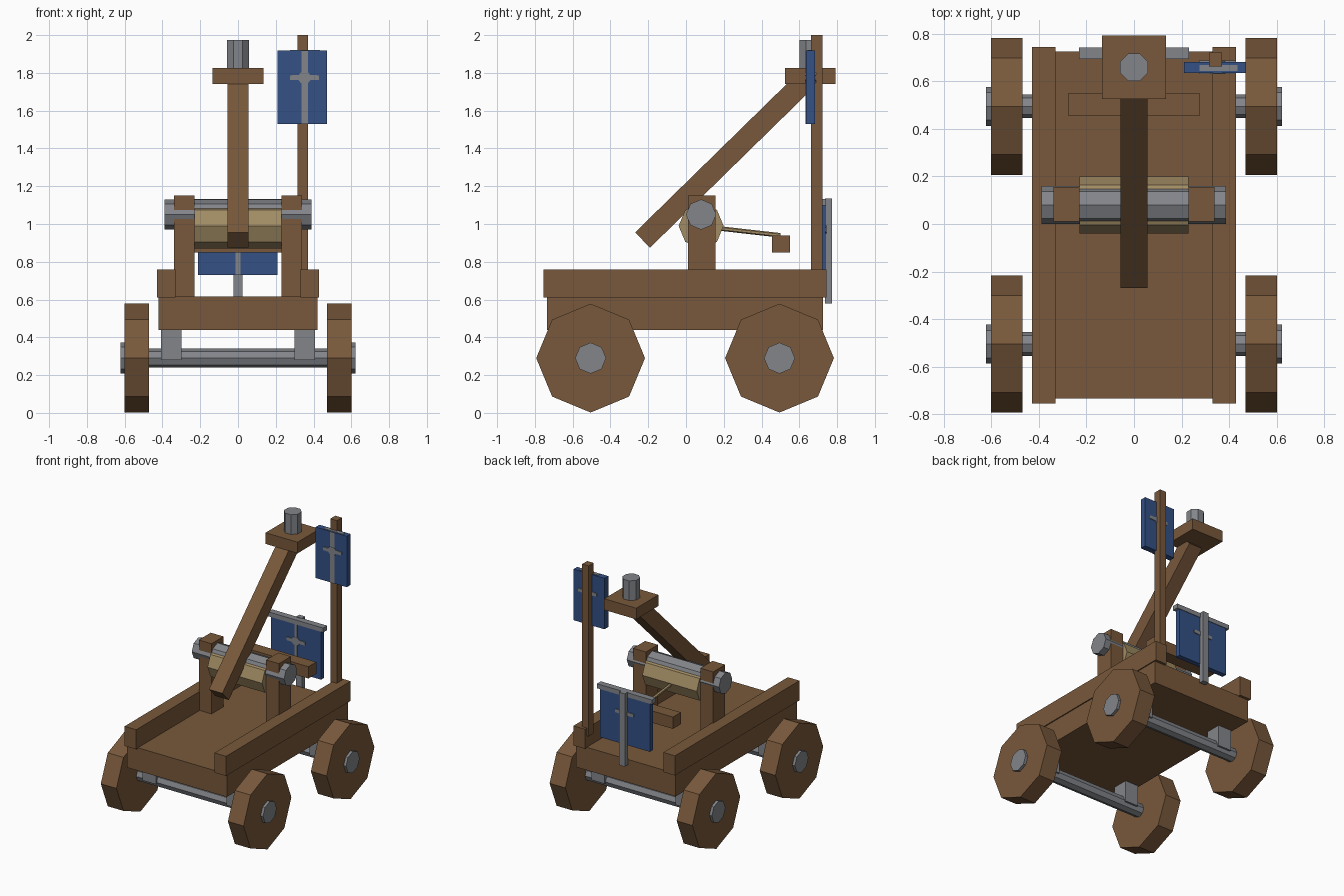
import bpy, math
from mathutils import Vector

if "Cube" in bpy.data.objects:
    bpy.data.objects.remove(bpy.data.objects["Cube"])


def material(name, rgb):
    m = bpy.data.materials.new(name)
    m.diffuse_color = (*rgb, 1)
    m.use_nodes = True
    m.node_tree.nodes["Principled BSDF"].inputs["Base Color"].default_value = m.diffuse_color
    return m


WOOD = material("wood brown", (0.19, 0.099, 0.044))
IRON = material("iron grey", (0.225, 0.235, 0.255))
CLOTH = material("banner blue", (0.034, 0.082, 0.235))
ROPE = material("rope tan", (0.36, 0.26, 0.125))


def box(name, x, y, z, mat):
    """Box from (min, max) ranges on each axis."""
    bpy.ops.mesh.primitive_cube_add(size=1)
    o = bpy.context.object
    o.name = name
    for v in o.data.vertices:
        for i, (lo, hi) in enumerate((x, y, z)):
            v.co[i] = lo if v.co[i] < 0 else hi
    o.data.materials.append(mat)
    return o


def rod(name, a, b, r, mat, sides=8, turn=0.0):
    """Flat-sided cylinder between two points, turned about its own axis."""
    a, b = Vector(a), Vector(b)
    bpy.ops.mesh.primitive_cylinder_add(vertices=sides, radius=r, depth=(b - a).length)
    o = bpy.context.object
    o.name = name
    for v in o.data.vertices:
        c, s = math.cos(turn), math.sin(turn)
        v.co.xy = (c * v.co.x - s * v.co.y, s * v.co.x + c * v.co.y)
    q = (b - a).to_track_quat('Z', 'Y')
    for v in o.data.vertices:
        v.co = q @ v.co + (a + b) / 2
    o.data.materials.append(mat)
    return o


def emblem(name, cx, cz, y, mat):
    """Ragged horizontal spindle, running through the cloth and showing on both sides."""
    half = [(-0.078, -0.012), (-0.03, -0.014), (-0.02, -0.028), (0.02, -0.028),
            (0.03, -0.014), (0.078, -0.012)]
    outline = half + [(-px, -pz) for px, pz in half]
    n = len(outline)
    verts = [(cx + px, yy, cz + pz) for yy in y for px, pz in outline]
    faces = [tuple(range(n)), tuple(range(2 * n - 1, n - 1, -1))]
    faces += [(i, i + n, (i + 1) % n + n, (i + 1) % n) for i in range(n)]
    me = bpy.data.meshes.new(name)
    me.from_pydata(verts, [], faces)
    me.materials.append(mat)
    o = bpy.data.objects.new(name, me)
    bpy.context.collection.objects.link(o)


# Cart bed and side rails
box("bed", (-0.42, 0.42), (-0.735, 0.725), (0.44, 0.615), WOOD)
for s, side in ((-1, "left"), (1, "right")):
    def span(a, b):
        return tuple(sorted((s * a, s * b)))

    box(side + "_rail", span(0.33, 0.428), (-0.755, 0.745), (0.61, 0.76), WOOD)
    # Uprights carrying the winding shaft
    box(side + "_upright", span(0.23, 0.338), (0.01, 0.155), (0.61, 1.15), WOOD)
    # Wheels, hubs and axle brackets
    for y, end in ((-0.505, "front"), (0.495, "back")):
        tag = f"{end}_{side}_"
        rod(tag + "wheel", (s * 0.47, y, 0.29), (s * 0.602, y, 0.29), 0.288, WOOD)
        rod(tag + "hub", (s * 0.59, y, 0.29), (s * 0.622, y, 0.29), 0.082, IRON)
        box(tag + "bracket", span(0.298, 0.408), (y - 0.06, y + 0.06), (0.28, 0.45), IRON)

for y, end in ((-0.505, "front"), (0.495, "back")):
    rod(end + "_axle", (-0.6, y, 0.29), (0.6, y, 0.29), 0.05, IRON)

# Winding shaft, rope drum, rope and its anchor beam
rod("shaft", (-0.39, 0.08, 1.05), (0.388, 0.08, 1.05), 0.08, IRON)
rod("rope_drum", (-0.23, 0.08, 0.99), (0.23, 0.08, 0.99), 0.119, ROPE)
rod("rope", (0, 0.1, 0.985), (0, 0.5, 0.94), 0.012, ROPE, 6)
box("anchor_beam", (-0.275, 0.275), (0.455, 0.55), (0.85, 0.94), WOOD)

# Throwing arm: square beam rising towards the back
low, high = Vector((0, -0.23, 0.915)), Vector((0, 0.625, 1.752))
rod("throwing_arm", low, high, 0.0565 * math.sqrt(2), WOOD, 4, math.pi / 4)

# Platform and shot at the arm's end
box("arm_platform", (-0.135, 0.135), (0.525, 0.792), (1.74, 1.825), WOOD)
rod("shot", (0, 0.66, 1.82), (0, 0.66, 1.975), 0.063, IRON, 8, math.pi / 8)

# Tall pole with hanging banner
box("flag_pole", (0.315, 0.37), (0.662, 0.722), (0.7, 2.0), WOOD)
box("pole_banner", (0.21, 0.472), (0.636, 0.682), (1.53, 1.918), CLOTH)
box("pole_banner_stripe", (0.335, 0.37), (0.632, 0.64), (1.53, 1.918), IRON)
box("pole_banner_cap", (0.275, 0.435), (0.643, 0.668), (1.913, 1.921), IRON)
emblem("pole_banner_emblem", 0.352, 1.775, (0.63, 0.687), IRON)

# Rear banner on its own post and crossbar
box("rear_banner", (-0.212, 0.21), (0.70, 0.738), (0.73, 1.11), CLOTH)
box("rear_crossbar", (-0.232, 0.232), (0.694, 0.742), (1.098, 1.132), IRON)
box("rear_post", (-0.025, 0.025), (0.735, 0.773), (0.58, 1.135), IRON)
box("rear_banner_stripe", (-0.012, 0.012), (0.695, 0.702), (0.73, 1.1), IRON)
emblem("rear_banner_emblem", 0.0, 0.97, (0.693, 0.744), IRON)
